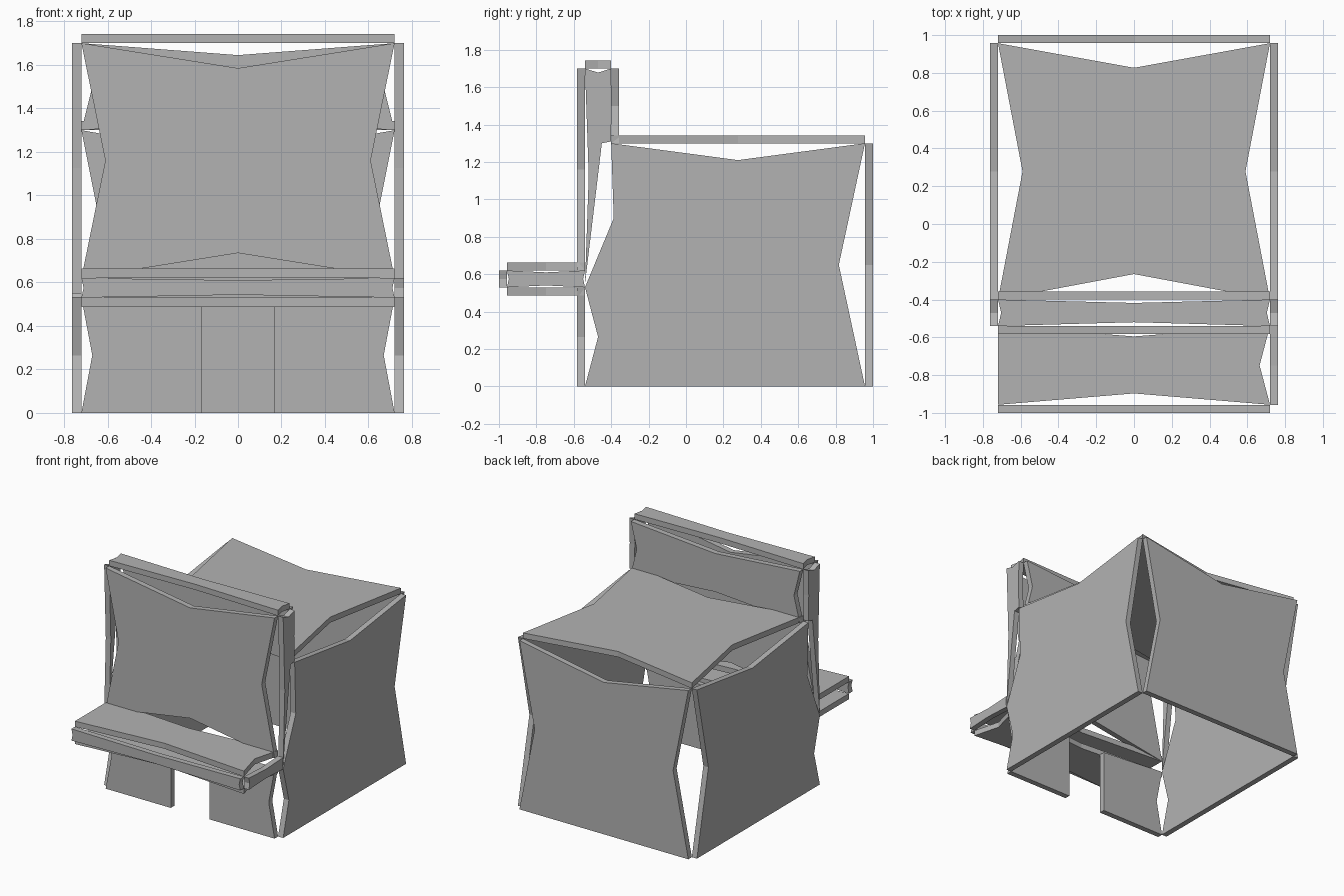
import bpy
import bmesh
from mathutils import Vector

if "Cube" in bpy.data.objects:
    bpy.data.objects.remove(bpy.data.objects["Cube"], do_unlink=True)

grey = bpy.data.materials.new("plain grey")
grey.use_nodes = True
grey.diffuse_color = (0.45, 0.45, 0.45, 1)
grey.node_tree.nodes["Principled BSDF"].inputs["Base Color"].default_value = (0.45, 0.45, 0.45, 1)

T = 0.043    # panel thickness
W = 0.72     # half width of the building


def panel(name, axis, start, corners, notches):
    """Flat plate across an axis; each counterclockwise edge is notched inward at its middle."""
    outline = []
    for i, corner in enumerate(corners):
        a, b = Vector(corner), Vector(corners[(i + 1) % len(corners)])
        outline.append(a)
        if notches[i]:
            d = (b - a).normalized()
            outline.append((a + b) / 2 + Vector((-d.y, d.x)) * notches[i])
    place = {"X": lambda p: (start, p.x, p.y),
             "Y": lambda p: (p.x, start, p.y),
             "Z": lambda p: (p.x, p.y, start)}[axis]
    shift = Vector([T if axis == k else 0 for k in "XYZ"])
    bm = bmesh.new()
    face = bm.faces.new([bm.verts.new(place(p)) for p in outline])
    grown = bmesh.ops.extrude_face_region(bm, geom=[face])["geom"]
    bmesh.ops.translate(bm, vec=shift, verts=[g for g in grown if isinstance(g, bmesh.types.BMVert)])
    bmesh.ops.recalc_face_normals(bm, faces=bm.faces)
    mesh = bpy.data.meshes.new(name)
    bm.to_mesh(mesh)
    bm.free()
    mesh.materials.append(grey)
    obj = bpy.data.objects.new(name, mesh)
    bpy.context.collection.objects.link(obj)
    return obj


def rect(u0, u1, v0, v1):
    return [(u0, v0), (u1, v0), (u1, v1), (u0, v1)]


# Main walls and roof (notches run bottom, right, top, left)
panel("rear_wall", "Y", 1 - T, rect(-W, W, 0, 1.3), (0, 0.13, 0.13, 0.13))
panel("roof", "Z", 1.3, rect(-W, W, -0.4, 0.957), (0.135, 0.13, 0.13, 0.13))
panel("upper_front_wall", "Y", -0.54 - T, rect(-W, W, 0.62, 1.7), (0.115, 0.11, 0.115, 0.11))

# Side walls, with a slim parapet cheek above each
for side, x in (("right", -W - T), ("left", W)):
    panel(side + "_wall", "X", x,
          [(-0.54, 0), (0.957, 0), (0.957, 1.3), (-0.4, 1.3), (-0.54, 0.53)],
          (0, 0.14, 0.09, 0.085, 0.07))
    panel(side + "_parapet_cheek", "X", x,
          [(-0.54, 0.55), (-0.45, 1.3), (-0.4, 1.31), (-0.4, 1.7), (-0.54, 1.7)],
          (0, 0, 0.005, 0.022, 0.02))

# Lower front wall either side of the doorway
panel("lower_front_wall_left", "Y", -0.54 - T,
      [(0.165, 0), (W, 0), (W, 0.53), (0.165, 0.49)], (0, 0.05, 0, 0))
panel("lower_front_wall_right", "Y", -0.54 - T,
      [(-W, 0), (-0.165, 0), (-0.165, 0.49), (-W, 0.53)], (0, 0, 0, 0.05))

# Parapet back and cap
panel("parapet_back", "Y", -0.4, rect(-W, W, 1.3, 1.7), (0.05, 0.05, 0.055, 0.05))
panel("parapet_cap", "Z", 1.7, rect(-W, W, -0.54, -0.4), (0.02, 0.017, 0.018, 0.017))

# Box canopy over the door, open at one end
for name, z in (("canopy_bottom", 0.53 - T), ("canopy_top", 0.62)):
    panel(name, "Z", z, rect(-W, W, -0.957, -0.54), (0.06, 0.055, 0.055, 0))
panel("canopy_front", "Y", -1, rect(-W, W, 0.53, 0.62), (0.013, 0.01, 0.01, 0.01))
panel("canopy_end", "X", W, rect(-0.957, -0.54, 0.53, 0.62), (0.01, 0.01, 0.01, 0.01))
